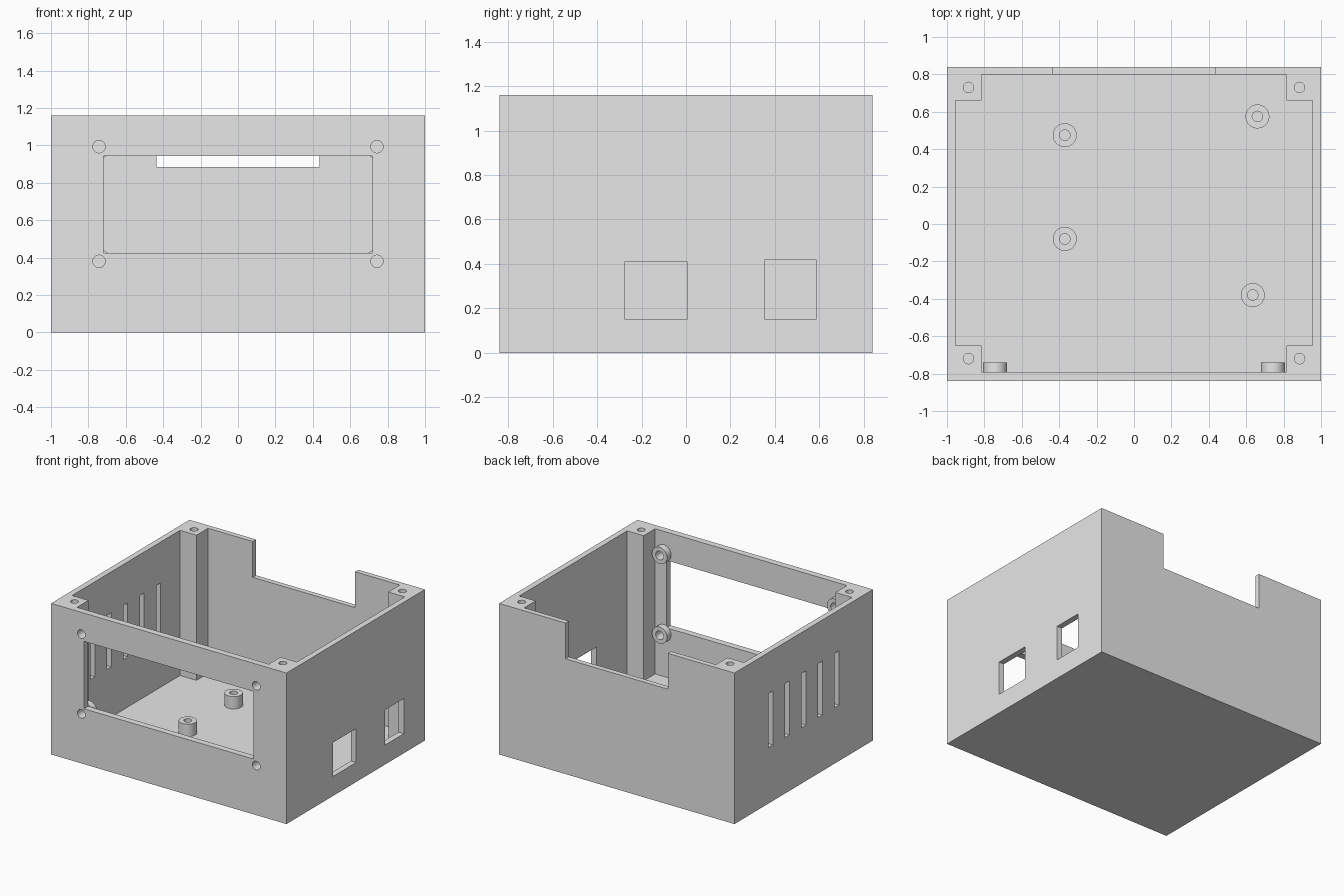
import bpy
import bmesh
import math
from mathutils import Matrix, Vector

if "Cube" in bpy.data.objects:
    bpy.data.objects.remove(bpy.data.objects["Cube"], do_unlink=True)

# Main dimensions
HX, HY, TOP = 1.0, 0.84, 1.16
IN_X, IN_FRONT, IN_BACK = 0.955, -0.79, 0.80
FLOOR, POST = 0.045, 0.14
HOLE_R, BOSS_R = 0.028, 0.064

grey = bpy.data.materials.new("plain grey")
grey.use_nodes = True
grey.diffuse_color = (0.8, 0.8, 0.8, 1)
grey.node_tree.nodes["Principled BSDF"].inputs["Base Color"].default_value = grey.diffuse_color


def finish(bm, name):
    bmesh.ops.recalc_face_normals(bm, faces=bm.faces)
    mesh = bpy.data.meshes.new(name)
    bm.to_mesh(mesh)
    bm.free()
    mesh.materials.append(grey)
    obj = bpy.data.objects.new(name, mesh)
    bpy.context.scene.collection.objects.link(obj)
    return obj


def box(name, lo, hi):
    lo, hi = Vector(lo), Vector(hi)
    bm = bmesh.new()
    bmesh.ops.create_cube(bm, size=1)
    bmesh.ops.scale(bm, vec=hi - lo, verts=bm.verts)
    bmesh.ops.translate(bm, vec=(lo + hi) / 2, verts=bm.verts)
    return finish(bm, name)


def cylinder(name, start, end, radius):
    start, end = Vector(start), Vector(end)
    axis = end - start
    turn = axis.to_track_quat("Z", "Y").to_matrix().to_4x4()
    bm = bmesh.new()
    bmesh.ops.create_cone(bm, cap_ends=True, segments=32, radius1=radius, radius2=radius,
                          depth=axis.length,
                          matrix=Matrix.Translation((start + end) / 2) @ turn)
    return finish(bm, name)


def prism(name, outline, z0, z1):
    bm = bmesh.new()
    face = bm.faces.new([bm.verts.new((x, y, z0)) for x, y in outline])
    made = bmesh.ops.extrude_face_region(bm, geom=[face])["geom"]
    bmesh.ops.translate(bm, vec=(0, 0, z1 - z0),
                        verts=[g for g in made if isinstance(g, bmesh.types.BMVert)])
    return finish(bm, name)


def select_only(obj):
    bpy.ops.object.select_all(action="DESELECT")
    obj.select_set(True)
    bpy.context.view_layer.objects.active = obj


def cut(target, cutter):
    cutter.hide_render = True
    mod = target.modifiers.new("cut", "BOOLEAN")
    mod.operation = "DIFFERENCE"
    mod.solver = "EXACT"
    mod.object = cutter
    select_only(target)
    bpy.ops.object.modifier_apply(modifier=mod.name)
    bpy.data.objects.remove(cutter, do_unlink=True)


def smooth(obj):
    select_only(obj)
    bpy.ops.object.shade_smooth_by_angle(angle=math.radians(30))


# Open-topped case, hollowed so that square posts remain in the corners
case = box("case", (-HX, -HY, 0), (HX, HY, TOP))
px, pf, pb = IN_X - POST, IN_FRONT + POST, IN_BACK - POST
half = [(px, IN_FRONT), (px, pf), (IN_X, pf), (IN_X, pb), (px, pb), (px, IN_BACK)]
outline = half + [(-x, y) for x, y in reversed(half)]
cut(case, prism("cavity", outline, FLOOR, TOP + 0.1))

# Display opening in the front and cable notch in the back
cut(case, box("front_opening", (-0.72, -HY - 0.1, 0.425), (0.72, -0.7, 0.943)))
cut(case, box("back_notch", (-0.435, 0.7, 0.885), (0.435, HY + 0.1, TOP + 0.1)))

# Socket windows in the left wall
for y0, y1, z1 in ((-0.275, 0.005, 0.41), (0.355, 0.585, 0.42)):
    cut(case, box("socket_window", (0.9, y0, 0.15), (1.1, y1, z1)))

# Vent slots in the right wall
for i in range(-2, 3):
    y = i * 0.2
    cut(case, box("vent_slot", (-1.1, y - 0.026, 0.43), (-0.9, y + 0.026, 0.845)))

# Screw holes in the corner posts
for x in (-0.885, 0.885):
    for y in (-0.72, 0.73):
        cut(case, cylinder("post_hole", (x, y, TOP - 0.4), (x, y, TOP + 0.1), HOLE_R))

# Screw holes through the front, each with a ring boss behind it
for x in (-0.743, 0.743):
    for z in (0.38, 0.993):
        boss = cylinder("front_boss", (x, IN_FRONT, z), (x, IN_FRONT + 0.05, z), BOSS_R)
        for part in (case, boss):
            cut(part, cylinder("front_hole", (x, -0.9, z), (x, -0.7, z), 0.033))
        smooth(boss)

# Board standoffs on the floor
for x, y in ((-0.37, 0.475), (0.66, 0.575), (-0.37, -0.08), (0.635, -0.38)):
    standoff = cylinder("board_standoff", (x, y, FLOOR), (x, y, 0.14), BOSS_R)
    cut(standoff, cylinder("standoff_hole", (x, y, 0), (x, y, 0.2), HOLE_R))
    smooth(standoff)

smooth(case)
